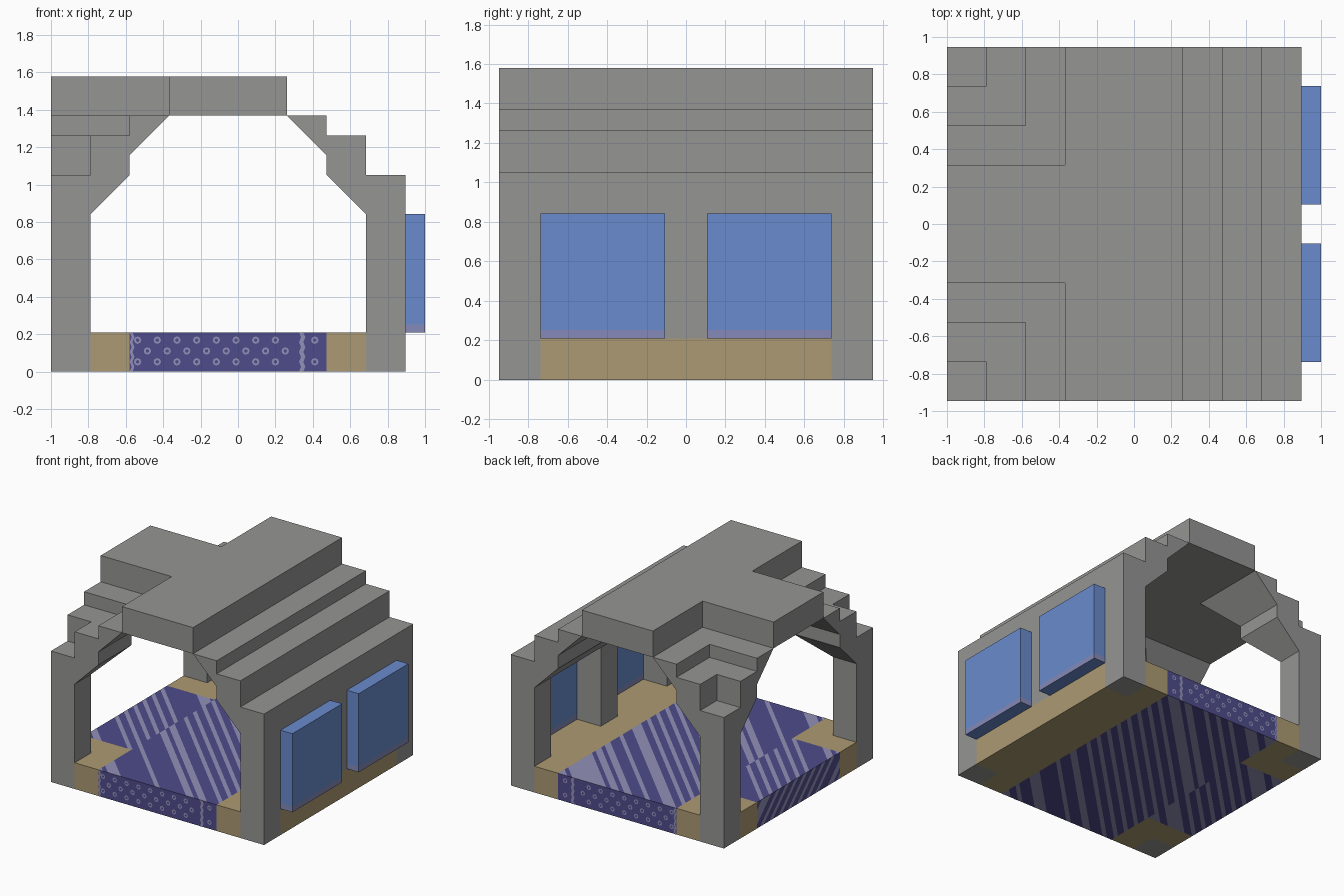
import bpy, bmesh, math
from mathutils import Vector

if "Cube" in bpy.data.objects:
    bpy.data.objects.remove(bpy.data.objects["Cube"])

U = 2 / 19  # the model sits on a 19 x 18 x 15 lattice


def P(i, j, k):
    return Vector((-1 + i * U, (j - 9) * U, k * U))


def mat(name, r, g, b):
    m = bpy.data.materials.new(name)
    lin = [((c / 255 + 0.055) / 1.055) ** 2.4 for c in (r, g, b)]
    m.diffuse_color = (*lin, 1)
    m.use_nodes = True
    m.node_tree.nodes["Principled BSDF"].inputs["Base Color"].default_value = m.diffuse_color
    return m


STONE = mat("grey_stone", 149, 149, 148)
TAN = mat("tan_floor", 172, 154, 115)
DARK = mat("purple_carpet", 78, 76, 138)
PALE = mat("pale_lilac", 146, 144, 184)
BLUE = mat("window_blue", 106, 139, 205)
MAUVE = mat("window_mauve", 134, 138, 184)


def finish(bm, name, *mats, recalc=True):
    if recalc:
        bmesh.ops.recalc_face_normals(bm, faces=bm.faces)
    me = bpy.data.meshes.new(name)
    bm.to_mesh(me)
    bm.free()
    for m in mats:
        me.materials.append(m)
    ob = bpy.data.objects.new(name, me)
    bpy.context.collection.objects.link(ob)
    return ob


def prism_bm(pts, axis, a, b):
    """Extrude a 2D lattice outline from a to b along an axis."""
    place = {"x": lambda p, q, t: P(t, p, q),
             "y": lambda p, q, t: P(p, t, q),
             "z": lambda p, q, t: P(p, q, t)}[axis]
    bm = bmesh.new()
    lo = [bm.verts.new(place(p, q, a)) for p, q in pts]
    hi = [bm.verts.new(place(p, q, b)) for p, q in pts]
    bm.faces.new(lo)
    bm.faces.new(hi[::-1])
    for n in range(len(pts)):
        m = (n + 1) % len(pts)
        bm.faces.new((lo[n], hi[n], hi[m], lo[m]))
    bmesh.ops.recalc_face_normals(bm, faces=bm.faces)
    return bm


def prism(name, pts, axis, a, b, m):
    return finish(prism_bm(pts, axis, a, b), name, m)


def rect(x0, x1, y0, y1):
    return [(x0, y0), (x1, y0), (x1, y1), (x0, y1)]


def cut(target, cutter):
    mod = target.modifiers.new("cut", "BOOLEAN")
    mod.operation = "DIFFERENCE"
    mod.solver = "EXACT"
    mod.object = cutter
    bpy.context.view_layer.objects.active = target
    bpy.ops.object.modifier_apply(modifier=mod.name)
    bpy.data.objects.remove(cutter)


# Stone shell: stepped on the right, full height on the left
shell = prism("stone_shell", [(0, 0), (18, 0), (18, 10), (16, 10), (16, 12), (14, 12),
                              (14, 13), (12, 13), (12, 15), (0, 15)], "y", 0, 18, STONE)

# Steps cut into both left corners
for size, z in ((6, 13), (4, 12), (2, 10)):
    for y0, y1 in ((-3, size), (18 - size, 21)):
        cut(shell, prism("step_cutter", rect(-3, size, y0, y1), "z", z, 20, STONE))


# Vaulted tunnels: front to back, and in from the left
def vault(w):
    return [(2, -2), (2, 8), (4, 10), (4, 11), (6, 13), (w - 6, 13),
            (w - 4, 11), (w - 4, 10), (w - 2, 8), (w - 2, -2)]


cut(shell, prism("vault_cutter", vault(18), "y", -3, 21, STONE))
cut(shell, prism("side_vault_cutter", vault(18), "x", -3, 9, STONE))

# Window openings and the strip where the floor passes under the wall
for y0 in (2, 10):
    cut(shell, prism("opening_cutter", rect(y0, y0 + 6, 1.9, 8), "x", 15, 21, STONE))
cut(shell, prism("sill_cutter", rect(2, 16, -2, 2), "x", 15, 21, STONE))

# Protruding windows with a mauve foot
for n, y0 in enumerate((2, 10)):
    bm = prism_bm(rect(y0, y0 + 6, 2, 8), "x", 18, 19)
    bmesh.ops.bisect_plane(bm, geom=bm.verts[:] + bm.edges[:] + bm.faces[:],
                           plane_co=P(0, 0, 2.4), plane_no=(0, 0, 1))
    for f in bm.faces:
        c = f.calc_center_median().z / U
        f.material_index = 1 if 2.01 < c < 2.4 else 0
    finish(bm, f"window_{n}", BLUE, MAUVE)

# Tan floor: right-hand strip and two left corner pieces
prism("tan_strip", [(14, 0), (16, 0), (16, 2), (18, 2), (18, 16), (16, 16), (16, 18), (14, 18)],
      "z", 0, 2, TAN)
corner = [(2, 0), (4, 0), (4, 4), (0, 4), (0, 2), (2, 2)]
prism("tan_corner_front", corner, "z", 0, 2, TAN)
prism("tan_corner_back", [(x, 18 - y) for x, y in corner], "z", 0, 2, TAN)

# Carpet: diagonal stripes on the top, the underside and the left edge
PERIOD, SHARE = 1.1, 0.38


def stripe(bm, normal, direction):
    normal, d = Vector(normal), Vector(direction)

    def chosen():
        return [f for f in bm.faces if f.normal.dot(normal) > 0.9]

    origin = P(0, 0, 0)
    for n in range(-18, 32):
        for part in (0, SHARE):
            fs = chosen()
            geom = set(fs) | {e for f in fs for e in f.edges} | {v for f in fs for v in f.verts}
            co = origin + d * ((n + part) * PERIOD * U / d.length_squared)
            bmesh.ops.bisect_plane(bm, geom=list(geom), plane_co=co, plane_no=d.normalized())
            bm.normal_update()
    for f in chosen():
        t = (f.calc_center_bounds() - origin).dot(d) / U / PERIOD
        f.material_index = 1 if t - math.floor(t) < SHARE else 0


for name, r in (("carpet_main", rect(4, 14, 0, 18)), ("carpet_arm", rect(0, 4, 4, 14))):
    bm = prism_bm(r, "z", 0, 2)
    bm.normal_update()
    if name == "carpet_arm":
        bmesh.ops.delete(bm, geom=[f for f in bm.faces if f.normal.x > 0.9], context="FACES_ONLY")
        stripe(bm, (-1, 0, 0), (0, 1, 1))
    stripe(bm, (0, 0, 1), (1, 1, 0))
    stripe(bm, (0, 0, -1), (1, -1, 0))
    finish(bm, name, DARK, PALE, recalc=False)

# Little rings and wavy lines on the front and back carpet edges
for side, y, sgn in (("front", -0.02, 1), ("back", 18.02, -1)):
    bm = bmesh.new()

    def quad(pts):
        bm.faces.new([bm.verts.new(P(x, y, z)) for x, z in pts[::sgn]])

    for row in range(3):
        for col in range(10):
            cx, cz = 4.4 + col + (row % 2) * 0.5, 0.5 + row * 0.55
            if abs(cx - 12.7) < 0.35 or cx > 13.7:
                continue
            for s in range(8):
                a, b = s * math.pi / 4, (s + 1) * math.pi / 4
                quad([(cx + r * math.cos(t), cz + r * math.sin(t))
                      for r, t in ((0.09, a), (0.19, a), (0.19, b), (0.09, b))])
    for x0, w in ((4.0, 0.14), (12.6, 0.22)):
        for s in range(8):
            xa, xb = x0 + 0.1 * (s % 2), x0 + 0.1 * ((s + 1) % 2)
            za, zb = s * 0.25, s * 0.25 + 0.25
            quad([(xa, za), (xa + w, za), (xb + w, zb), (xb, zb)])
    finish(bm, f"carpet_pattern_{side}", PALE, recalc=False)
